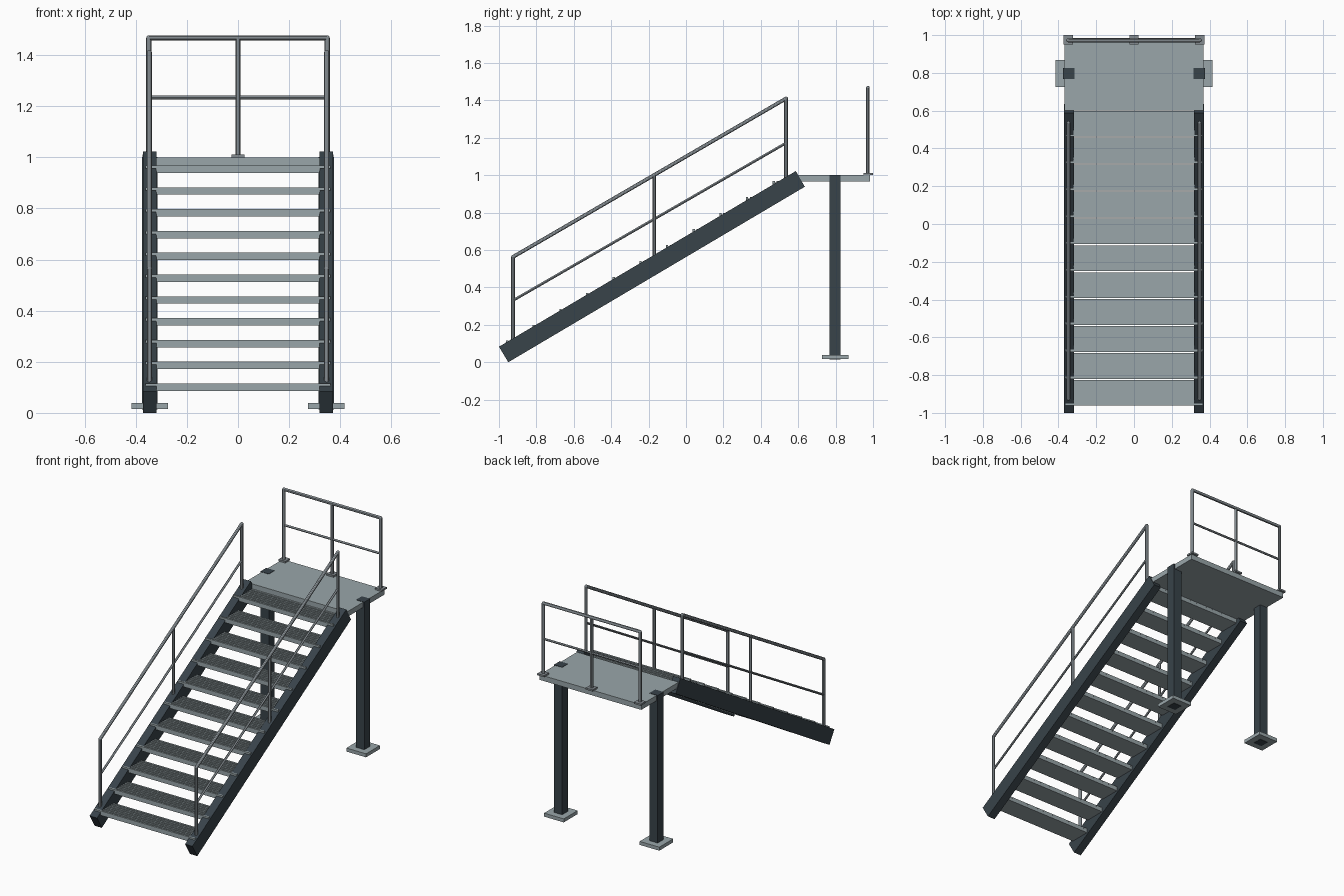
import bpy
import bmesh
from mathutils import Vector

cube = bpy.data.objects.get("Cube")
if cube:
    bpy.data.objects.remove(cube, do_unlink=True)


def make_material(name, rgb):
    mat = bpy.data.materials.new(name)
    mat.use_nodes = True
    colour = (*rgb, 1)
    mat.diffuse_color = colour
    mat.node_tree.nodes["Principled BSDF"].inputs["Base Color"].default_value = colour
    return mat


dark_steel = make_material("dark slate steel", (0.04, 0.056, 0.068))
pale_steel = make_material("pale galvanised steel", (0.32, 0.38, 0.40))
rail_steel = make_material("grey rail steel", (0.23, 0.26, 0.28))


def finish(name, bm, mat):
    bmesh.ops.recalc_face_normals(bm, faces=bm.faces)
    mesh = bpy.data.meshes.new(name)
    bm.to_mesh(mesh)
    bm.free()
    mesh.materials.append(mat)
    obj = bpy.data.objects.new(name, mesh)
    bpy.context.collection.objects.link(obj)
    return obj


def add_box(bm, low, high):
    low, high = Vector(low), Vector(high)
    verts = bmesh.ops.create_cube(bm, size=1)["verts"]
    for v in verts:
        v.co = (low + high) / 2 + v.co * (high - low)


def box(name, low, high, mat):
    bm = bmesh.new()
    add_box(bm, low, high)
    return finish(name, bm, mat)


def tube(name, points, radius, mat=rail_steel):
    """Round bar along a path, with a ball at every inner bend."""
    bm = bmesh.new()
    points = [Vector(p) for p in points]
    for a, b in zip(points, points[1:]):
        turn = (b - a).to_track_quat("Z", "Y").to_matrix().to_4x4()
        turn.translation = (a + b) / 2
        bmesh.ops.create_cone(bm, cap_ends=True, segments=12, radius1=radius,
                              radius2=radius, depth=(b - a).length, matrix=turn)
    for p in points[1:-1]:
        ball = bmesh.ops.create_uvsphere(bm, u_segments=12, v_segments=8, radius=radius)
        bmesh.ops.translate(bm, verts=ball["verts"], vec=p)
    obj = finish(name, bm, mat)
    bpy.ops.object.select_all(action="DESELECT")
    obj.select_set(True)
    bpy.context.view_layer.objects.active = obj
    bpy.ops.object.shade_smooth_by_angle()
    return obj


# Sloping side beams
profile = [(-1.0, 0.083), (-0.95, 0.0), (0.635, 0.938), (0.587, 1.022)]
for side, sign in (("left", 1), ("right", -1)):
    bm = bmesh.new()
    face = bm.faces.new([bm.verts.new((sign * 0.318, y, z)) for y, z in profile])
    out = bmesh.ops.extrude_face_region(bm, geom=[face])["geom"]
    moved = [g for g in out if isinstance(g, bmesh.types.BMVert)]
    bmesh.ops.translate(bm, verts=moved, vec=(sign * 0.053, 0, 0))
    finish(side + "_stringer", bm, dark_steel)

# Ribbed treads with a nosing that laps over the beams
for i in range(11):
    y, top = -0.962 + i * 0.1425, 0.115 + i * 0.0853
    bm = bmesh.new()
    add_box(bm, (-0.32, y, top - 0.029), (0.32, y + 0.136, top - 0.007))
    add_box(bm, (-0.362, y, top - 0.012), (0.362, y + 0.012, top))
    for k in range(1, 7):
        rib = y + k * 0.0207
        add_box(bm, (-0.32, rib, top - 0.008), (0.32, rib + 0.012, top))
    finish(f"tread_{i + 1}", bm, pale_steel)

# Landing with its legs and feet
box("landing", (-0.367, 0.6, 0.966), (0.367, 0.985, 1.0), pale_steel)
for side, x in (("left", 0.345), ("right", -0.345)):
    box(side + "_leg", (x - 0.03, 0.767, 0.014), (x + 0.03, 0.827, 1.002), dark_steel)
    box(side + "_foot_plate", (x - 0.071, 0.726, 0.016), (x + 0.071, 0.869, 0.039), pale_steel)

# Stair handrails: end posts and top rail are one bent bar
for side, x in (("left", 0.347), ("right", -0.347)):
    tube(side + "_handrail", [(x, -0.925, 0.09), (x, -0.925, 0.563),
                              (x, 0.535, 1.41), (x, 0.535, 0.95)], 0.01)
    tube(side + "_middle_post", [(x, -0.17, 0.54), (x, -0.17, 1.0)], 0.01)
    tube(side + "_middle_rail", [(x, -0.925, 0.33), (x, 0.535, 1.172)], 0.007)

# Guard rail at the back of the landing
back = 0.972
tube("guard_rail", [(-0.349, back, 1.0), (-0.349, back, 1.467),
                    (0.349, back, 1.467), (0.349, back, 1.0)], 0.01)
tube("guard_middle_post", [(0, back, 1.0), (0, back, 1.467)], 0.01)
tube("guard_middle_rail", [(-0.349, back, 1.234), (0.349, back, 1.234)], 0.007)
for name, x in (("left", 0.349), ("centre", 0), ("right", -0.349)):
    box(name + "_post_plate", (x - 0.025, 0.95, 1.0), (x + 0.025, 1.0, 1.011), rail_steel)
